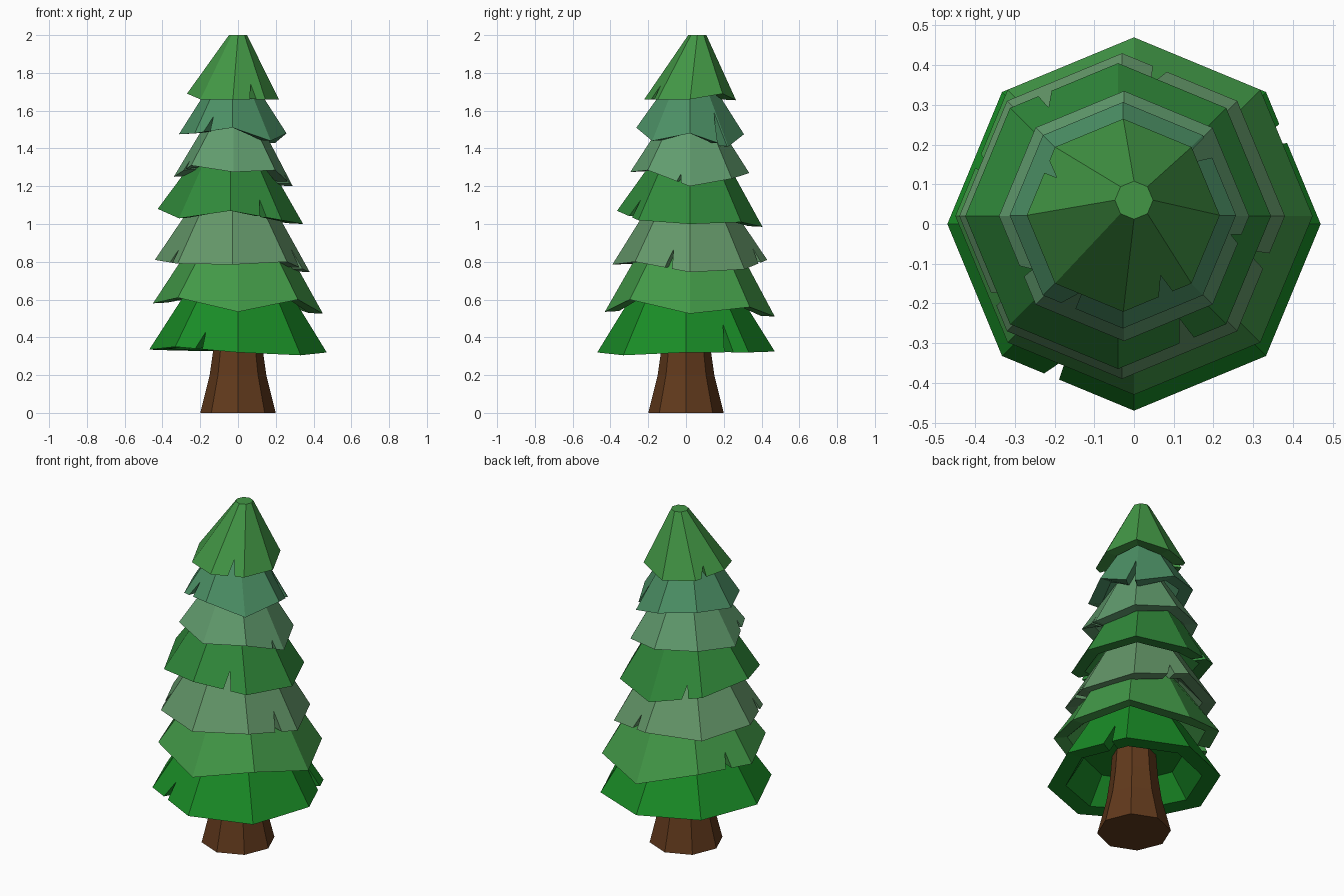
import bpy, bmesh
from math import cos, sin, radians, pi
from mathutils import Matrix, Vector

if "Cube" in bpy.data.objects:
    bpy.data.objects.remove(bpy.data.objects["Cube"])


def material(name, rgb):
    """Flat colour given as seen on screen, stored as linear."""
    m = bpy.data.materials.new(name)
    m.diffuse_color = (*[((c + 0.055) / 1.055) ** 2.4 for c in rgb], 1)
    m.use_nodes = True
    m.node_tree.nodes["Principled BSDF"].inputs["Base Color"].default_value = m.diffuse_color
    return m


def ring(cx, cy, r, zs):
    return [(cx + r * cos(i * pi / 4), cy + r * sin(i * pi / 4), z) for i, z in enumerate(zs)]


def loft(name, rings, mat=None):
    """Closed solid skinned through a list of rings, capped at both ends."""
    bm = bmesh.new()
    vs = [[bm.verts.new(p) for p in r] for r in rings]
    n = len(vs[0])
    for a, b in zip(vs, vs[1:]):
        for i in range(n):
            j = (i + 1) % n
            bm.faces.new((a[i], a[j], b[j], b[i]))
    bm.faces.new(vs[0])
    bm.faces.new(vs[-1])
    bmesh.ops.recalc_face_normals(bm, faces=bm.faces)
    me = bpy.data.meshes.new(name)
    bm.to_mesh(me)
    bm.free()
    ob = bpy.data.objects.new(name, me)
    bpy.context.collection.objects.link(ob)
    if mat:
        me.materials.append(mat)
    return ob


def notch(tier, cx, cy, r, z, deg, height):
    """Cut a narrow V into the rim of a tier."""
    rot = Matrix.Translation((cx, cy, z)) @ Matrix.Rotation(radians(deg), 4, 'Z')
    tri = [(-0.05, -0.1), (0.035, -0.1), (0.015, height)]
    rings = [[rot @ Vector((d, y, h)) for y, h in tri] for d in (r - 0.2, r + 0.1)]
    cutter = loft("notch_cutter", rings)
    cutter.hide_render = True
    cutter.hide_viewport = True
    mod = tier.modifiers.new("notch", 'BOOLEAN')
    mod.operation = 'DIFFERENCE'
    mod.solver = 'EXACT'
    mod.object = cutter


# Trunk with flared foot
loft("trunk", [ring(0, 0, r, [z] * 8) for r, z in
               ((0.2, 0), (0.15, 0.2), (0.13, 0.34), (0.11, 0.6))],
     material("bark", (0.38, 0.225, 0.11)))

# Foliage tiers: centre, radius, colour, rim heights, notches (angle, height)
tiers = [
    (0, 0, 0.47, (0.10, 0.55, 0.15), (.32, .32, .325, .33, .335, .35, .32, .305),
     ((241, .09), (31, .15))),
    (0, .02, 0.45, (0.26, 0.60, 0.28), (.525, .56, .51, .6, .58, .61, .535, .6),
     ((160, .08),)),
    (-.03, .02, 0.41, (0.39, 0.59, 0.41), (.745, .76, .81, .79, .81, .79, .785, .8),
     ((342, .1), (212, .07), (75, .08))),
    (-.04, .02, 0.385, (0.19, 0.54, 0.23), (1.0, 1.01, .985, 1.04, 1.08, 1.03, 1.07, 1.02),
     ((298, .09), (120, .07))),
    (-.025, .02, 0.315, (0.38, 0.61, 0.43), (1.2, 1.24, 1.27, 1.28, 1.25, 1.31, 1.275, 1.285),
     ((347, .04), (207, .05))),
    (-.028, .022, 0.285, (0.30, 0.57, 0.40), (1.48, 1.41, 1.475, 1.5, 1.475, 1.48, 1.51, 1.44),
     ((38, .17), (238, .08))),
    (-.027, .022, 0.243, (0.26, 0.59, 0.27), (1.66, 1.69, 1.655, 1.67, 1.69, 1.66, 1.66, 1.66),
     ((297, .08), (146, .06))),
]
for k, (cx, cy, r, rgb, zs, cuts) in enumerate(tiers):
    zm = sum(zs) / 8
    if k == 6:
        top = ring(0, .06, .048, [2.0] * 8)
    else:
        top = ring(cx, cy, r - .2, [zm + .32] * 8)
    lip = .1 if k == 0 else .075
    rings = [top,
             ring(cx, cy, r, zs),
             ring(cx, cy, r - lip, [z + .004 for z in zs]),
             ring(cx, cy, max(r - .2, .08), [zm + .15] * 8)]
    tier = loft(f"foliage_tier_{k + 1}", rings, material(f"green_{k + 1}", rgb))
    for deg, h in cuts:
        i, t = int(deg // 45), deg % 45 / 45
        rad = r * cos(pi / 8) / cos(radians(deg % 45 - 22.5))
        z = zs[i] * (1 - t) + zs[(i + 1) % 8] * t
        notch(tier, cx, cy, rad, z, deg, h)
